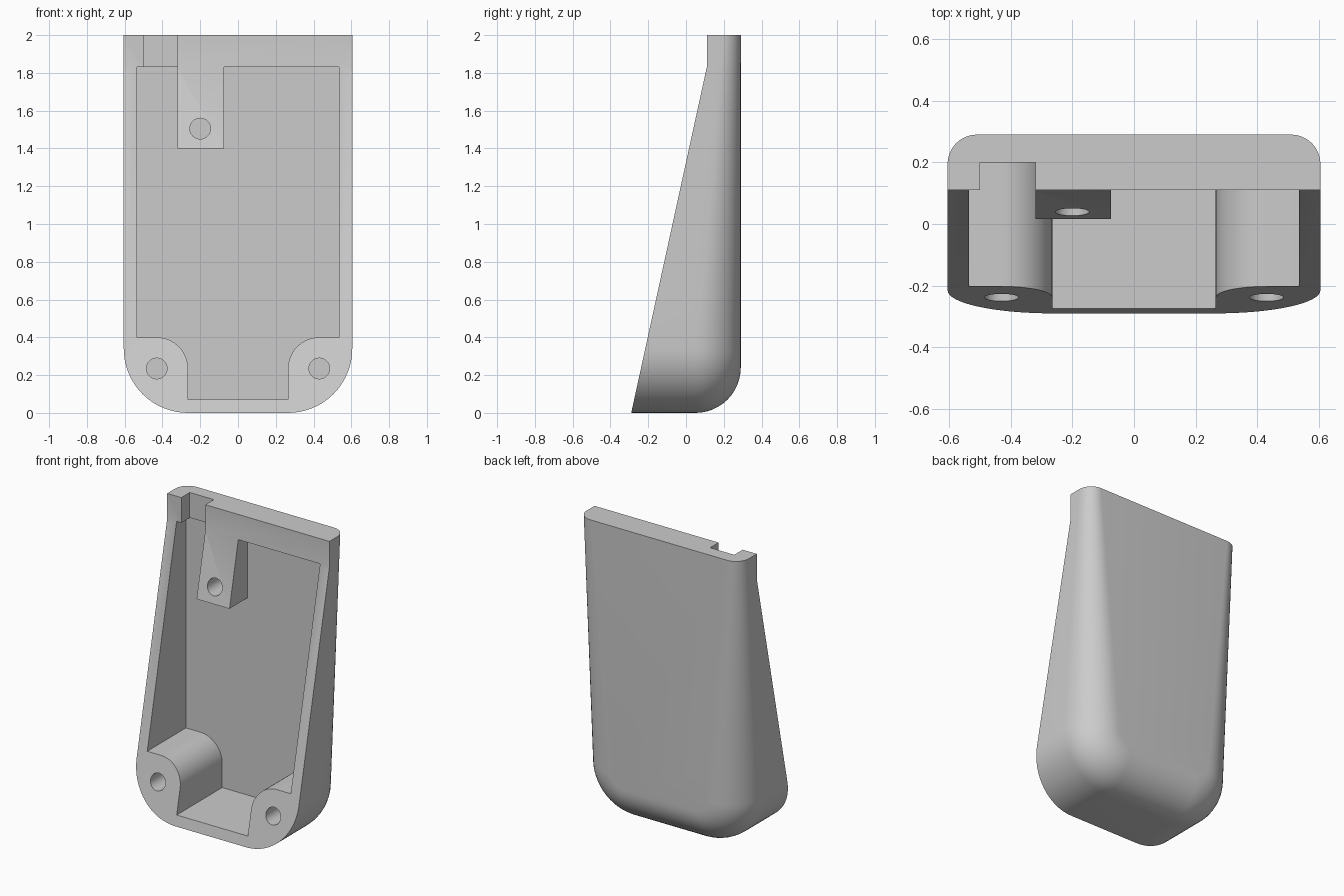
import bpy
import bmesh
from math import sin, cos, pi, radians

cube = bpy.data.objects.get("Cube")
if cube:
    bpy.data.objects.remove(cube, do_unlink=True)

W, H, BACK = 0.605, 2.0, 0.29      # half width, height, back plane
CORNER = 0.34                      # lower corner radius
FRONT, SHOULDER = 0.11, 1.83       # upper front face, foot of the top bar
SLOPE = (FRONT + 0.29) / SHOULDER

grey = bpy.data.materials.new("light_grey")
grey.use_nodes = True
colour = (0.6, 0.6, 0.6, 1)
grey.diffuse_color = colour
grey.node_tree.nodes["Principled BSDF"].inputs["Base Color"].default_value = colour


def make_object(name, bm):
    bmesh.ops.recalc_face_normals(bm, faces=bm.faces)
    mesh = bpy.data.meshes.new(name)
    bm.to_mesh(mesh)
    bm.free()
    mesh.materials.append(grey)
    obj = bpy.data.objects.new(name, mesh)
    bpy.context.collection.objects.link(obj)
    return obj


def prism(name, start, end):
    """Closed solid between two matching loops of 3D points."""
    bm = bmesh.new()
    a = [bm.verts.new(p) for p in start]
    b = [bm.verts.new(p) for p in end]
    bm.faces.new(a)
    bm.faces.new(b[::-1])
    for i in range(len(a)):
        j = (i + 1) % len(a)
        bm.faces.new((a[i], a[j], b[j], b[i]))
    return make_object(name, bm)


def prism_y(name, outline, y0, y1):
    return prism(name, [(x, y0, z) for x, z in outline], [(x, y1, z) for x, z in outline])


def circle(x, z, r, n=32):
    return [(x + r * cos(2 * pi * i / n), z + r * sin(2 * pi * i / n)) for i in range(n)]


def mirrored(half):
    return half + [(-x, z) for x, z in reversed(half)]


def cut(obj, cutter):
    mod = obj.modifiers.new("cut", 'BOOLEAN')
    mod.operation = 'DIFFERENCE'
    mod.solver = 'EXACT'
    mod.object = cutter
    bpy.context.view_layer.objects.active = obj
    bpy.ops.object.modifier_apply(modifier=mod.name)
    bpy.data.objects.remove(cutter, do_unlink=True)


# Outer body: stacked outlines, the back edge rounding widens towards the bottom
def edge_radius(z):
    return 0.24 - 0.145 * max(0, z - CORNER) / (H - CORNER)


half = []                           # x, z, normal x, normal z
for i in range(8):
    half.append((W, H + (CORNER - H) * i / 8, 1, 0))
for i in range(17):
    a = pi / 2 * i / 16
    half.append((W - CORNER + CORNER * cos(a), CORNER - CORNER * sin(a), cos(a), -sin(a)))
outline = half + [(-x, z, -nx, nz) for x, z, nx, nz in reversed(half)]

bm = bmesh.new()
rings = [[bm.verts.new((x, -0.4, z)) for x, z, nx, nz in outline]]
STEPS = 12
for k in range(STEPS + 1):
    t = pi / 2 * k / STEPS
    ring = []
    for x, z, nx, nz in outline:
        r = edge_radius(z)
        inset = r * (1 - cos(t))
        ring.append(bm.verts.new((x - nx * inset, BACK - r + r * sin(t), z - nz * inset)))
    rings.append(ring)
for a, b in zip(rings, rings[1:]):
    for i in range(len(a)):
        j = (i + 1) % len(a)
        bm.faces.new((a[i], a[j], b[j], b[i]))
bm.faces.new(rings[0])
bm.faces.new(rings[-1])
shell = make_object("half_shell", bm)

# Sloping front with a short upright face at the top
side = [(-0.8, -0.1), (-0.29 - 0.1 * SLOPE, -0.1), (FRONT, SHOULDER), (FRONT, 2.1), (-0.8, 2.1)]
cut(shell, prism("front_cutter", [(-1, y, z) for y, z in side], [(1, y, z) for y, z in side]))

# Hollow interior, leaving two corner bosses and the upper screw block
boss_x, boss_z, boss_r = 0.43, 0.235, 0.165
pocket = [(0.535, SHOULDER), (0.535, boss_z + boss_r)]
for i in range(17):
    a = pi / 2 + pi / 2 * i / 16
    pocket.append((boss_x + boss_r * cos(a), boss_z + boss_r * sin(a)))
pocket.append((boss_x - boss_r, 0.07))
block = [(-0.32, SHOULDER), (-0.32, 1.4), (-0.075, 1.4), (-0.075, SHOULDER)]
cut(shell, prism_y("pocket_cutter", mirrored(pocket) + block, -0.9, 0.21))

# Cable notch through the top bar
notch = [(-0.5, 2.1), (-0.5, SHOULDER - 0.01), (-0.32, SHOULDER - 0.01), (-0.32, 2.1)]
cut(shell, prism_y("notch_cutter", notch, -0.9, 0.2))

# Blind screw holes
for x, z, depth in ((-boss_x, boss_z, 0.1), (boss_x, boss_z, 0.1), (-0.2, 1.505, 0.2)):
    cut(shell, prism_y("hole_cutter", circle(x, z, 0.055), -0.9, depth))

# Smooth rounded surfaces, crisp edges
bpy.ops.object.select_all(action='DESELECT')
shell.select_set(True)
bpy.context.view_layer.objects.active = shell
bpy.ops.object.shade_smooth_by_angle(angle=radians(30))
